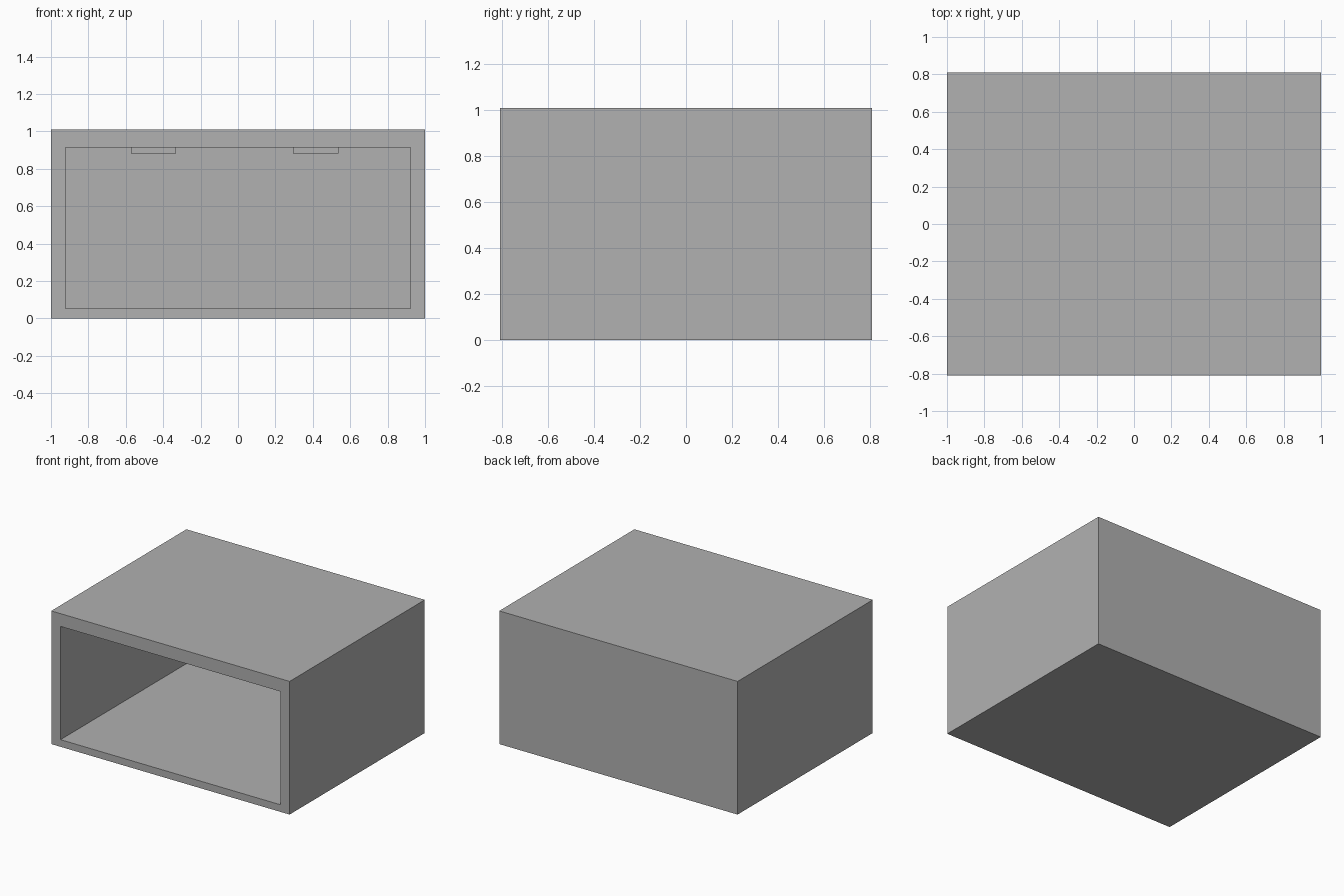
import bpy, bmesh
from mathutils import Vector

if "Cube" in bpy.data.objects:
    bpy.data.objects.remove(bpy.data.objects["Cube"])

W, D, H = 1.0, 0.81, 1.01            # half width, half depth, height
IX, BACK, Z0, Z1 = 0.922, 0.745, 0.054, 0.913   # cavity limits

grey = bpy.data.materials.new("dark_grey")
grey.diffuse_color = (0.44, 0.44, 0.44, 1)
grey.use_nodes = True
grey.node_tree.nodes["Principled BSDF"].inputs["Base Color"].default_value = grey.diffuse_color


def add_object(name, bm):
    mesh = bpy.data.meshes.new(name)
    bm.to_mesh(mesh)
    bm.free()
    mesh.materials.append(grey)
    obj = bpy.data.objects.new(name, mesh)
    bpy.context.collection.objects.link(obj)
    return obj


def box(size, center):
    bm = bmesh.new()
    bmesh.ops.create_cube(bm, size=1)
    bmesh.ops.scale(bm, verts=bm.verts, vec=size)
    bmesh.ops.translate(bm, verts=bm.verts, vec=center)
    return bm


# Housing: solid box whose front face is inset and pushed in to form the cavity
bm = box(Vector((2 * W, 2 * D, H)), Vector((0, 0, H / 2)))
front = min(bm.faces, key=lambda f: f.calc_center_median().y)
bmesh.ops.inset_region(bm, faces=[front], thickness=0.05)
for v in front.verts:
    v.co.x = IX if v.co.x > 0 else -IX
    v.co.z = Z1 if v.co.z > H / 2 else Z0
pushed = bmesh.ops.extrude_discrete_faces(bm, faces=[front])["faces"][0]
for v in pushed.verts:
    v.co.y = BACK
bmesh.ops.recalc_face_normals(bm, faces=bm.faces)
add_object("housing", bm)

# Two shallow square lamps hanging from the cavity ceiling
for name, x in (("left_lamp", -0.452), ("right_lamp", 0.416)):
    add_object(name, box(Vector((0.242, 0.242, 0.034)), Vector((x, 0, Z1 - 0.014))))
